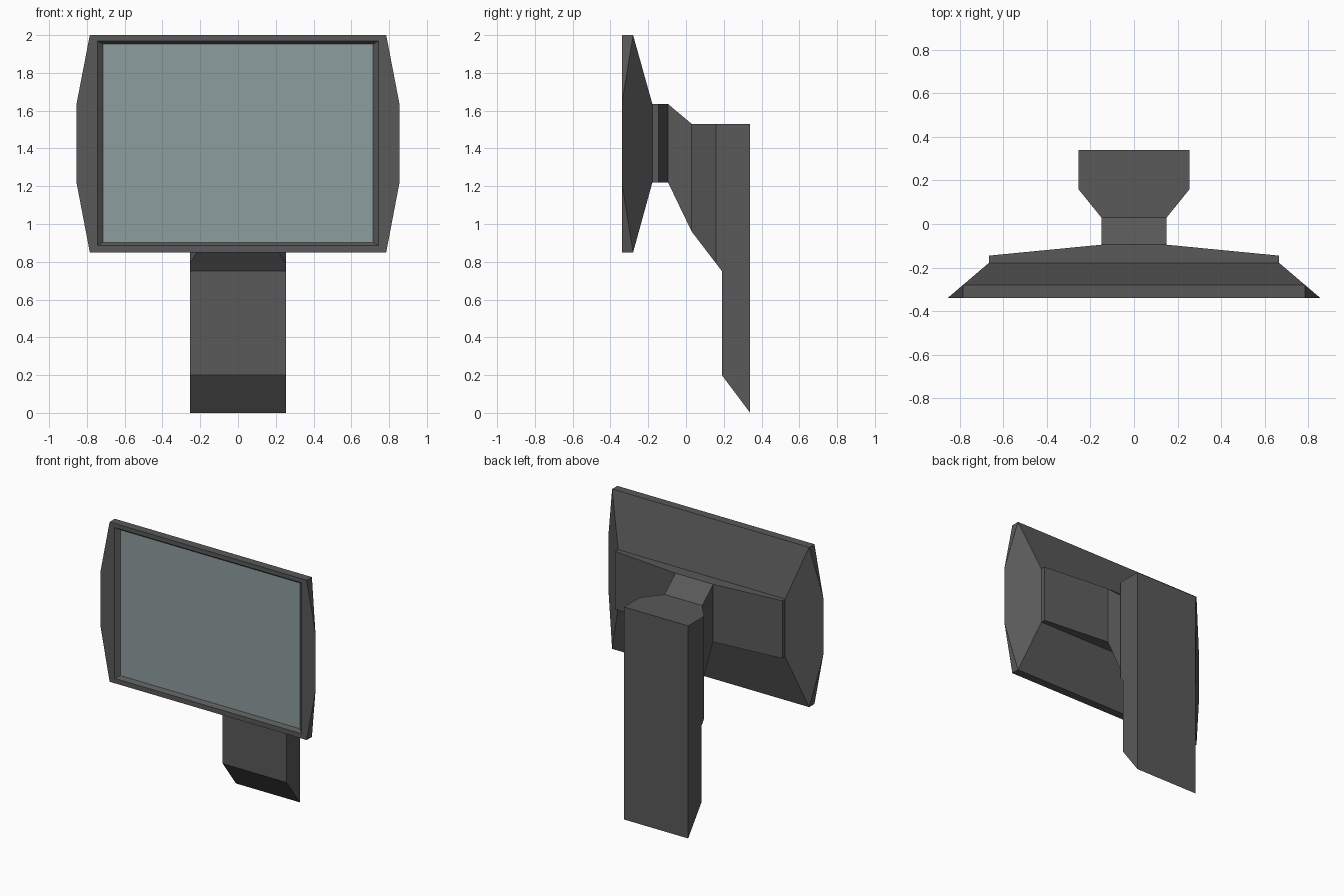
import bpy, bmesh, math
from mathutils import Vector

if "Cube" in bpy.data.objects:
    bpy.data.objects.remove(bpy.data.objects["Cube"])

FRONT, BACK = -0.34, 0.34


def material(name, rgb):
    m = bpy.data.materials.new(name)
    m.diffuse_color = (*rgb, 1)
    m.use_nodes = True
    m.node_tree.nodes["Principled BSDF"].inputs["Base Color"].default_value = m.diffuse_color
    return m


DARK = material("dark_plastic", (0.1, 0.1, 0.1))
GLASS = material("screen_grey", (0.27, 0.34, 0.35))


def finish(name, bm, mat):
    me = bpy.data.meshes.new(name)
    bm.normal_update()
    bm.to_mesh(me)
    bm.free()
    me.materials.append(mat)
    ob = bpy.data.objects.new(name, me)
    bpy.context.collection.objects.link(ob)
    return ob


def rect(bm, y, hx, z0, z1):
    return [bm.verts.new((x, y, z)) for x, z in
            ((-hx, z0), (hx, z0), (hx, z1), (-hx, z1))]


def skin(bm, a, b):
    for i in range(4):
        j = (i + 1) % 4
        bm.faces.new((a[i], a[j], b[j], b[i]))


def loft(name, rings):
    # open tube through rectangles given as (y, half width, bottom, top)
    bm = bmesh.new()
    loops = [rect(bm, *r) for r in rings]
    for a, b in zip(loops, loops[1:]):
        skin(bm, a, b)
    return finish(name, bm, DARK)


# Monitor shell: faceted hull, open at the screen and where the housing joins
LO, HI = 1.22, 1.635
corner_x = 0.855 - 0.19 * (0.06 / 0.162)
bm = bmesh.new()
rect(bm, FRONT, corner_x, 0.85, 2.0)
rect(bm, FRONT, 0.855, LO, HI)
rect(bm, FRONT + 0.06, corner_x, 0.85, 2.0)
rect(bm, FRONT + 0.162, 0.665, LO, HI)
bmesh.ops.convex_hull(bm, input=bm.verts[:])
bmesh.ops.dissolve_limit(bm, angle_limit=math.radians(1),
                         verts=bm.verts[:], edges=bm.edges[:])
bm.normal_update()
ends = [f for f in bm.faces if abs(f.normal.y) > 0.99]
front_edges = [e for f in ends if f.calc_center_median().y < -0.3 for e in f.edges]
bmesh.ops.delete(bm, geom=ends, context='FACES_ONLY')

# Front border and sloping recess around the screen
opening = rect(bm, FRONT, 0.745, 0.885, 1.97)
front_edges += [bm.edges.new((opening[i], opening[(i + 1) % 4])) for i in range(4)]
border = bmesh.ops.triangle_fill(bm, edges=front_edges, use_beauty=True,
                                 normal=Vector((0, -1, 0)))
skin(bm, opening, rect(bm, FRONT + 0.025, 0.715, 0.903, 1.952))
bmesh.ops.recalc_face_normals(bm, faces=bm.faces[:])
finish("monitor_shell", bm, DARK)

# Screen
bm = bmesh.new()
bm.faces.new(rect(bm, FRONT + 0.025, 0.715, 0.903, 1.952))
finish("screen", bm, GLASS)

# Rear housing tapering into the neck, then the neck flaring into the post
loft("rear_housing", [(FRONT + 0.162, 0.665, LO, HI), (-0.145, 0.665, LO, HI),
                      (-0.095, 0.15, LO, HI)])
loft("neck", [(-0.095, 0.15, LO, HI), (0.03, 0.15, 0.96, 1.53),
              (0.16, 0.255, 0.79, 1.53)])

# Post: side profile extruded across x, open where the neck joins
profile = [(0.16, 1.53), (BACK, 1.53), (BACK, 0), (0.19, 0.2),
           (0.19, 0.75), (0.16, 0.79)]
bm = bmesh.new()
left, right = [[bm.verts.new((x, y, z)) for y, z in profile] for x in (-0.255, 0.255)]
bm.faces.new(left)
bm.faces.new(right[::-1])
for i in range(len(profile) - 1):
    bm.faces.new((left[i + 1], left[i], right[i], right[i + 1]))
bmesh.ops.recalc_face_normals(bm, faces=bm.faces[:])
finish("post", bm, DARK)
